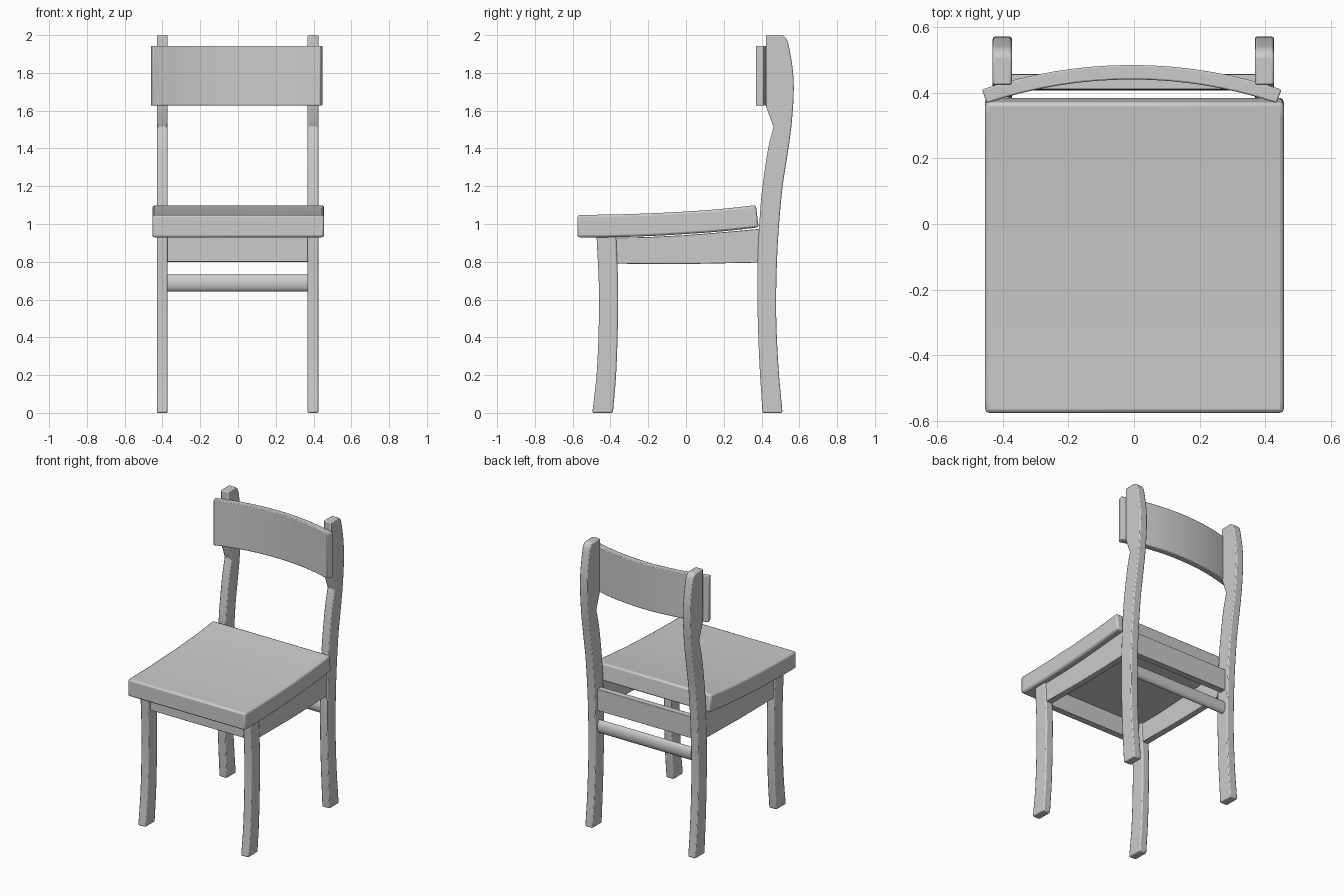
import bpy, bmesh, math
from mathutils import Vector

if "Cube" in bpy.data.objects:
    bpy.data.objects.remove(bpy.data.objects["Cube"])


def spline(pts, n=4):
    """Smooth Catmull-Rom curve through 2D points."""
    p = [Vector(q) for q in pts]
    p = [2 * p[0] - p[1]] + p + [2 * p[-1] - p[-2]]
    out = []
    for i in range(1, len(p) - 2):
        a, b, c, d = p[i - 1:i + 3]
        for k in range(n):
            t = k / n
            out.append(0.5 * (2 * b + (c - a) * t + (2 * a - 5 * b + 4 * c - d) * t * t
                              + (3 * b - a - 3 * c + d) * t ** 3))
    out.append(p[-2])
    return [tuple(v) for v in out]


def extrude(name, outline, axis, lo, hi, bevel=0.008):
    """Extrude a closed outline along x (outline is y,z) or z (outline is x,y)."""
    place = (lambda u, v, h: (h, u, v)) if axis == 'x' else (lambda u, v, h: (u, v, h))
    bm = bmesh.new()
    face = bm.faces.new([bm.verts.new(place(u, v, lo)) for u, v in outline])
    ext = bmesh.ops.extrude_face_region(bm, geom=[face], use_keep_orig=True)
    verts = [e for e in ext['geom'] if isinstance(e, bmesh.types.BMVert)]
    bmesh.ops.translate(bm, verts=verts, vec=Vector(place(0, 0, hi - lo)))
    bmesh.ops.recalc_face_normals(bm, faces=bm.faces)
    mesh = bpy.data.meshes.new(name)
    bm.to_mesh(mesh)
    bm.free()
    ob = bpy.data.objects.new(name, mesh)
    bpy.context.collection.objects.link(ob)
    smooth(ob)
    if bevel:
        m = ob.modifiers.new("Bevel", 'BEVEL')
        m.width, m.segments = bevel, 2
        m.limit_method, m.angle_limit = 'ANGLE', math.radians(40)
    return ob


def smooth(ob):
    bpy.ops.object.select_all(action='DESELECT')
    ob.select_set(True)
    bpy.context.view_layer.objects.active = ob
    bpy.ops.object.shade_smooth_by_angle(angle=math.radians(30))


def rect(a0, a1, b0, b1):
    return [(a0, b0), (a1, b0), (a1, b1), (a0, b1)]


# Side profiles (y, z)
back_front = spline([(0.405, 0), (0.387, 0.3), (0.378, 0.6), (0.381, 0.85), (0.395, 1.1),
                     (0.412, 1.25), (0.435, 1.4), (0.463, 1.515)]) + [(0.423, 1.625), (0.423, 2.0)]
back_rear = spline([(0.511, 0), (0.489, 0.25), (0.477, 0.55), (0.485, 0.88), (0.508, 1.17),
                    (0.53, 1.32), (0.556, 1.5), (0.57, 1.68), (0.566, 1.81),
                    (0.545, 1.94), (0.532, 1.98), (0.512, 2.0)])
front_front = spline([(-0.496, 0), (-0.472, 0.22), (-0.461, 0.5), (-0.462, 0.7), (-0.474, 0.94)])
front_rear = spline([(-0.387, 0), (-0.369, 0.22), (-0.36, 0.5), (-0.36, 0.7), (-0.37, 0.94)])
apron = [(-0.40, 0.79), (0.0, 0.788), (0.40, 0.796), (0.40, 0.975),
         (0.2, 0.957), (0.0, 0.941), (-0.2, 0.931), (-0.40, 0.927)]

# Legs and side aprons, left and right
for side, s in (("left", -1), ("right", 1)):
    x = s * 0.399 - 0.002
    extrude(f"back_leg_{side}", back_front + back_rear[::-1], 'x', x - 0.029, x + 0.029)
    extrude(f"front_leg_{side}", front_front + front_rear[::-1], 'x', x - 0.029, x + 0.029)
    extrude(f"side_apron_{side}", apron, 'x', x - 0.022, x + 0.022, 0.003)

# Front and back aprons
extrude("front_apron", rect(-0.44, -0.395, 0.80, 0.93), 'x', -0.38, 0.38, 0.003)
extrude("back_apron", rect(0.41, 0.455, 0.805, 0.955), 'x', -0.38, 0.38, 0.003)

# Rear stretcher, an oval rod
oval = [(0.432 + 0.025 * math.cos(a), 0.687 + 0.045 * math.sin(a))
        for a in (i * math.tau / 24 for i in range(24))]
extrude("back_stretcher", oval, 'x', -0.38, 0.38, 0)

# Seat, a gently rising slab
seat_top = spline([(-0.575, 1.048), (-0.4, 1.05), (-0.2, 1.056), (0, 1.066), (0.2, 1.081), (0.37, 1.1)])
seat_bottom = spline([(-0.575, 0.929), (-0.4, 0.93), (-0.2, 0.936), (0, 0.947), (0.2, 0.962), (0.385, 0.982)])
extrude("seat", seat_bottom + seat_top[::-1], 'x', -0.453, 0.456, 0.012)

# Curved back rest
n, half = 16, 0.324
arc = [half * (2 * i / n - 1) for i in range(n + 1)]
rest = [(-0.007 + r * math.sin(a), -0.947 + r * math.cos(a))
        for r, angles in ((1.387, arc), (1.431, arc[::-1])) for a in angles]
extrude("back_rest", rest, 'z', 1.627, 1.943, 0.005)
